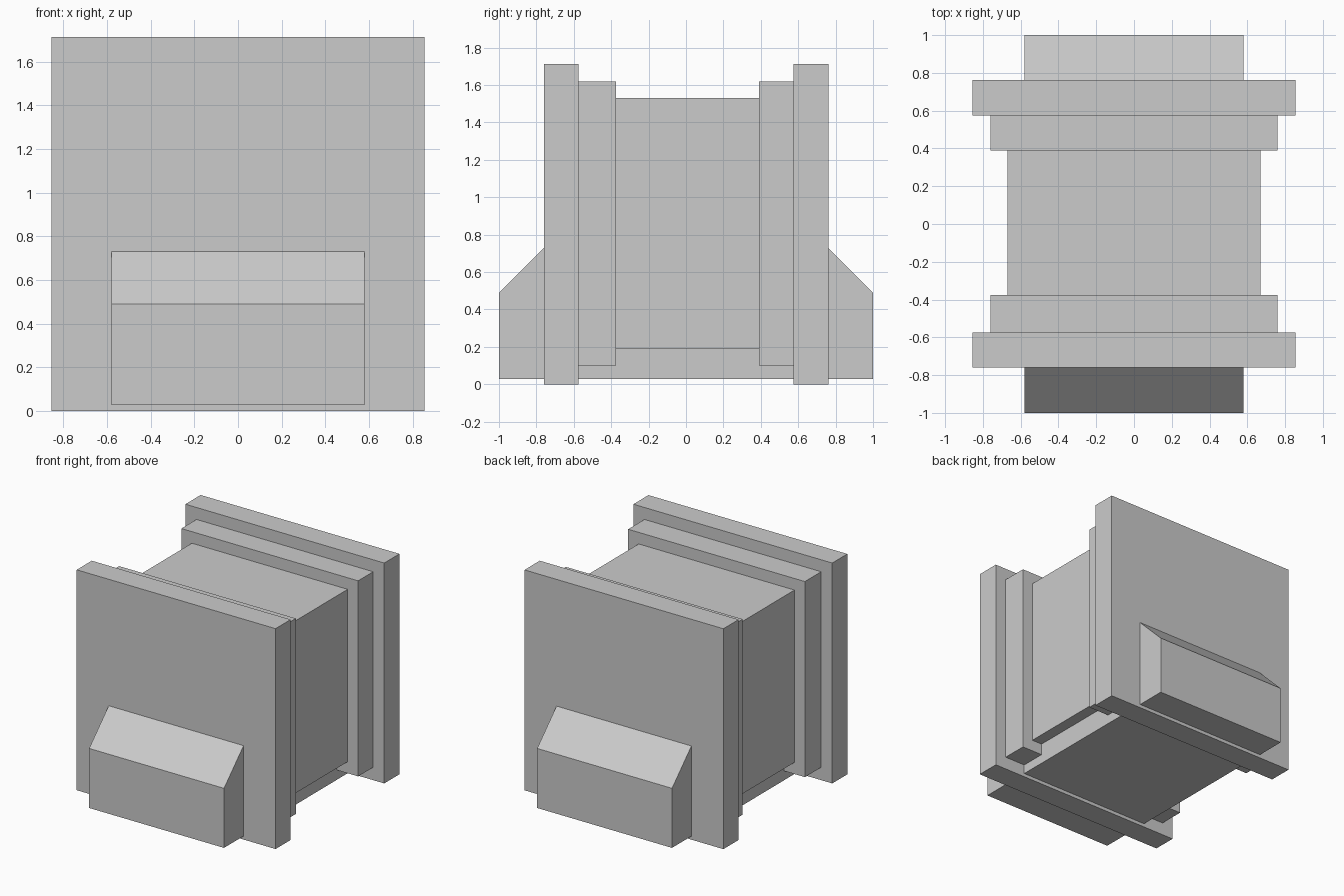
import bpy, bmesh

if "Cube" in bpy.data.objects:
    bpy.data.objects.remove(bpy.data.objects["Cube"])


def prism(name, profile, half_width):
    """Extrude a (y, z) profile along x, symmetric about x = 0."""
    bm = bmesh.new()
    face = bm.faces.new([bm.verts.new((-half_width, y, z)) for y, z in profile])
    new = bmesh.ops.extrude_face_region(bm, geom=[face])["geom"]
    verts = [v for v in new if isinstance(v, bmesh.types.BMVert)]
    bmesh.ops.translate(bm, verts=verts, vec=(2 * half_width, 0, 0))
    bmesh.ops.recalc_face_normals(bm, faces=bm.faces)
    mesh = bpy.data.meshes.new(name)
    bm.to_mesh(mesh)
    bm.free()
    obj = bpy.data.objects.new(name, mesh)
    bpy.context.collection.objects.link(obj)
    return obj


def box(name, half_width, y0, y1, z0, z1):
    return prism(name, [(y0, z0), (y1, z0), (y1, z1), (y0, z1)], half_width)


# Central body between the stepped end plates
box("core_body", 0.67, -0.38, 0.39, 0.19, 1.53)

# Stepped plates at each end
box("front_inner_plate", 0.76, -0.575, -0.375, 0.10, 1.62)
box("back_inner_plate", 0.76, 0.39, 0.575, 0.10, 1.62)
box("front_outer_plate", 0.855, -0.76, -0.575, 0.0, 1.713)
box("back_outer_plate", 0.855, 0.575, 0.762, 0.0, 1.713)

# Base beam running right through, with sloped tops on both projecting ends
prism("base_beam", [(-1, 0.027), (1, 0.027), (1, 0.49), (0.76, 0.73),
                    (-0.76, 0.73), (-1, 0.49)], 0.58)
